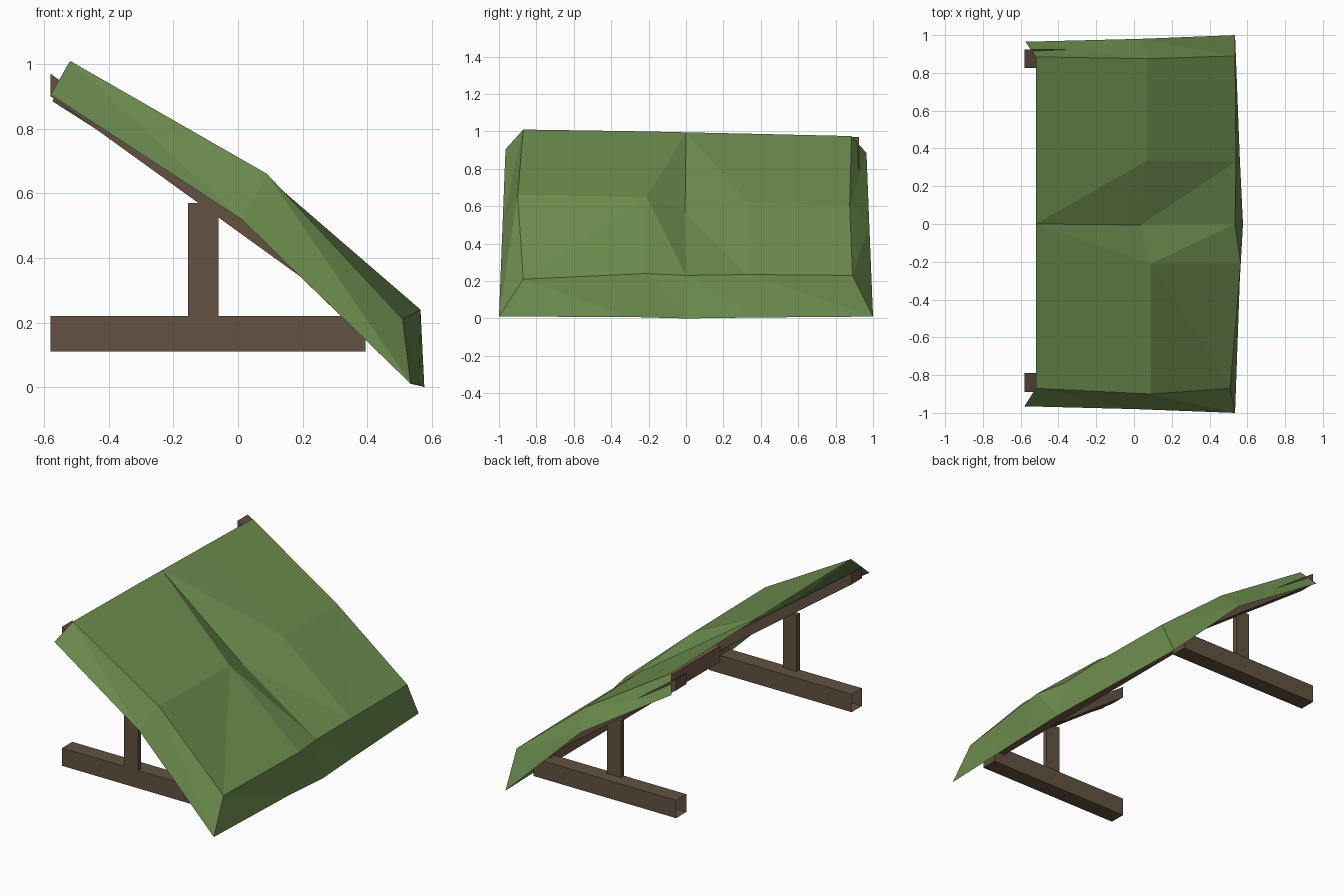
import bpy, bmesh

if "Cube" in bpy.data.objects:
    bpy.data.objects.remove(bpy.data.objects["Cube"])

def material(name, rgb):
    m = bpy.data.materials.new(name)
    m.diffuse_color = (*rgb, 1)
    m.use_nodes = True
    m.node_tree.nodes["Principled BSDF"].inputs["Base Color"].default_value = m.diffuse_color
    return m

GREEN = material("canvas_green", (0.155, 0.27, 0.077))
WOOD = material("dark_wood", (0.122, 0.085, 0.053))
WOOD2 = material("warm_wood", (0.18, 0.105, 0.06))

def finish(name, bm, mat, recalc=True):
    if recalc:
        bmesh.ops.recalc_face_normals(bm, faces=bm.faces[:])
    me = bpy.data.meshes.new(name)
    bm.to_mesh(me)
    bm.free()
    me.materials.append(mat)
    ob = bpy.data.objects.new(name, me)
    bpy.context.collection.objects.link(ob)
    return ob

def beam(name, profile, y0, y1, mat, open_end=False):
    """Extrude an x-z profile from y0 to y1."""
    bm = bmesh.new()
    a = [bm.verts.new((x, y0, z)) for x, z in profile]
    b = [bm.verts.new((x, y1, z)) for x, z in profile]
    bm.faces.new(a)
    bm.faces.new(b[::-1])
    n = len(a)
    for i in range(n):
        j = (i + 1) % n
        bm.faces.new((a[i], b[i], b[j], a[j]))
    bmesh.ops.recalc_face_normals(bm, faces=bm.faces[:])
    if open_end:
        ends = [f for f in bm.faces if f.normal.x < -0.9]
        bmesh.ops.delete(bm, geom=ends, context='FACES')
    return finish(name, bm, mat, recalc=False)

def rect(x0, x1, z0, z1):
    return [(x0, z0), (x1, z0), (x1, z1), (x0, z1)]

# Frames: ground beam, thin post and sloping rafter on each side
for side, y in (("front", -0.89), ("back", 0.825)):
    beam(side + "_ground_beam", rect(-0.58, 0.395, 0.11, 0.22), y, y + 0.1, WOOD, True)
    beam(side + "_post", rect(-0.155, -0.06, 0.22, 0.57), y, y + 0.03, WOOD)
    beam(side + "_rafter", [(-0.58, 0.90), (0.39, 0.20), (0.39, 0.27), (-0.58, 0.97)],
         y, y + 0.1, WOOD)

# Cross rail joining the low ends
beam("cross_rail", rect(0.32, 0.39, 0.18, 0.28), -0.87, 0.87, WOOD2)

# Draped canvas: top, middle and bottom rows, with side hems at both ends
rows = [
    [(-.58, -.965, .905), (-.52, -.87, 1.01), (-.52, -.21, 1.0), (-.52, 0, .995),
     (-.52, .33, .988), (-.52, .885, .975), (-.575, .965, .885)],
    [(.01, -.98, .52), (.09, -.9, .66), (.09, -.21, .65), (.035, -.005, .565),
     (.07, .335, .62), (.07, .875, .605), (.03, .98, .5)],
    [(.535, -1, .01), (.51, -.87, .21), (.565, -.21, .24), (.535, 0, .23),
     (.54, .33, .235), (.535, .89, .23), (.535, 1, .01)],
]
front_hem = [(.56, -.3, .008), (.577, 0, 0), (.56, .35, .005)]

bm = bmesh.new()
g = [[bm.verts.new(p) for p in row] for row in rows]
falling = {(0, 3), (1, 2 - 0), (1, 3)}   # cells creased the other way
falling.discard((1, 1))
for r in range(2):
    for c in range(6):
        a, b, d, e = g[r][c], g[r][c + 1], g[r + 1][c], g[r + 1][c + 1]
        if (r, c) in falling:
            tris = ((a, d, e), (a, e, b))
        else:
            tris = ((a, d, b), (b, d, e))
        for t in tris:
            bm.faces.new(t)

# Front hem hanging to the ground
hem = [g[2][0]] + [bm.verts.new(p) for p in front_hem] + [g[2][6]]
for c in range(4):
    a, b, d, e = g[2][c + 1], g[2][c + 2], hem[c], hem[c + 1]
    bm.faces.new((a, d, e))
    bm.faces.new((a, e, b))
finish("canvas_cover", bm, GREEN, recalc=False)
